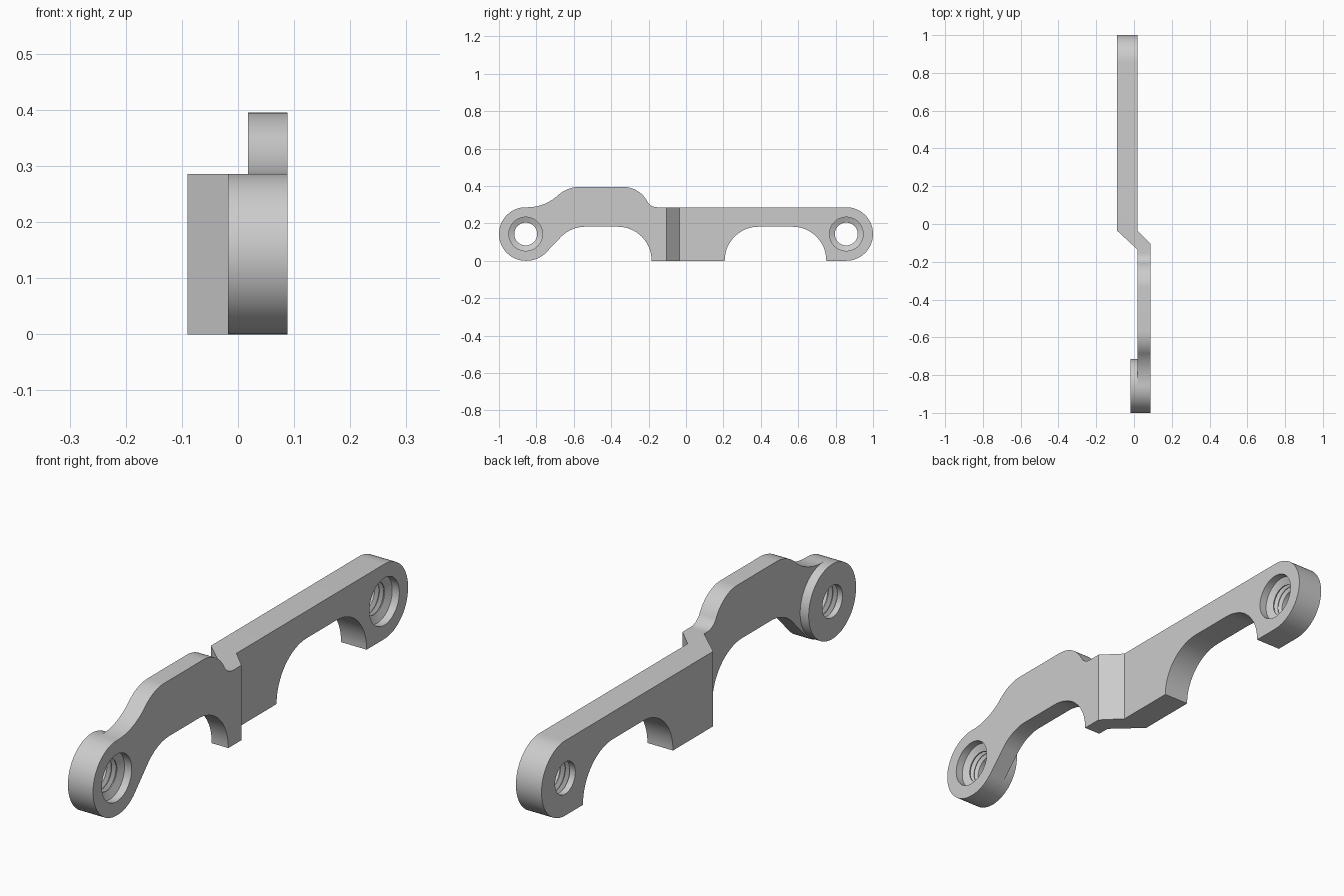
import bpy, bmesh, math
from mathutils import Vector

if "Cube" in bpy.data.objects:
    bpy.data.objects.remove(bpy.data.objects["Cube"])

# Main dimensions
END_R = 0.143            # rounded end radius
H = 2 * END_R            # bar height
HOLE_Y = 1 - END_R       # hole centres at +-y
ARCH_Z, ARCH_R = 0.182, 0.181
CREST = 0.395            # top of the raised front section
LEFT, STEP, RIGHT = -0.09, 0.018, 0.088
BOSS_X = -0.018
THICK = RIGHT - BOSS_X   # depth of each drilled end

grey = bpy.data.materials.new("light_grey")
grey.use_nodes = True
colour = (0.6, 0.6, 0.6, 1)
grey.diffuse_color = colour
grey.node_tree.nodes["Principled BSDF"].inputs["Base Color"].default_value = colour


def fillet(corners, steps=16):
    """Round each (u, v, radius) corner of a closed polygon."""
    out = []

    def add(p):
        if not out or (p - out[-1]).length > 0.001:
            out.append(p)

    for i, (u, v, r) in enumerate(corners):
        p = Vector((u, v))
        if not r:
            add(p)
            continue
        a = (Vector(corners[i - 1][:2]) - p).normalized()
        b = (Vector(corners[(i + 1) % len(corners)][:2]) - p).normalized()
        half = a.angle(b) / 2
        centre = p + (a + b).normalized() * (r / math.sin(half))
        start = p + a * (r / math.tan(half)) - centre
        end = p + b * (r / math.tan(half)) - centre
        sweep = math.pi - 2 * half
        for k in range(steps + 1):
            t = k / steps
            add(centre + (start * math.sin((1 - t) * sweep)
                          + end * math.sin(t * sweep)) / math.sin(sweep))
    return out


def side_prism(outline, x0, x1):
    """Closed solid from a (y, z) outline spanning x0 to x1."""
    bm = bmesh.new()
    near = [bm.verts.new((x0, y, z)) for y, z in outline]
    far = [bm.verts.new((x1, y, z)) for y, z in outline]
    bm.faces.new(near)
    bm.faces.new(far)
    for i in range(len(near)):
        bm.faces.new((near[i - 1], near[i], far[i], far[i - 1]))
    return bm


def finish(name, bm):
    bmesh.ops.recalc_face_normals(bm, faces=bm.faces)
    mesh = bpy.data.meshes.new(name)
    bm.to_mesh(mesh)
    bm.free()
    mesh.materials.append(grey)
    obj = bpy.data.objects.new(name, mesh)
    bpy.context.collection.objects.link(obj)
    return obj


def threaded_cutter(y, face_x, segments=64):
    """Lathe a counterbore with a tapered seat and thread grooves."""
    bore, minor, major, pitch = 0.09, 0.061, 0.076, 0.02
    profile = [(-0.02, bore), (0.03, bore), (0.042, minor)]
    depth = 0.046
    while depth + pitch < THICK:
        profile += [(depth, minor), (depth + pitch * 0.4, major),
                    (depth + pitch * 0.5, major), (depth + pitch * 0.9, minor)]
        depth += pitch
    profile.append((THICK + 0.02, minor))
    bm = bmesh.new()
    rings = []
    for d, r in profile:
        rings.append([bm.verts.new((face_x - d,
                                    y + r * math.cos(math.tau * k / segments),
                                    END_R + r * math.sin(math.tau * k / segments)))
                      for k in range(segments)])
    for a, b in zip(rings, rings[1:]):
        for k in range(segments):
            n = (k + 1) % segments
            bm.faces.new((a[k], a[n], b[n], b[k]))
    bm.faces.new(rings[0])
    bm.faces.new(rings[-1])
    return finish("hole_cutter", bm)


def drill(obj, y, face_x):
    cutter = threaded_cutter(y, face_x)
    mod = obj.modifiers.new("hole", "BOOLEAN")
    mod.object, mod.operation, mod.solver = cutter, "DIFFERENCE", "EXACT"
    bpy.context.view_layer.objects.active = obj
    bpy.ops.object.modifier_apply(modifier=mod.name)
    bpy.data.objects.remove(cutter)


def ramp(y, y0, y1, x0, x1):
    """x goes from x0 to x1 as y goes from y0 to y1, constant outside."""
    t = min(max((y - y0) / (y1 - y0), 0), 1)
    return x0 + (x1 - x0) * t


# Side outline: rounded ends, raised front section and two arches underneath
side = fillet([
    (-1, 0, END_R), (-1, H, END_R),
    (-0.755, H, 0.24), (-0.635, CREST, 0.17),
    (-0.25, CREST, 0.145), (-0.19, H, 0.06),
    (1, H, END_R), (1, 0, END_R),
    (0.75, 0, 0), (0.75, ARCH_Z, ARCH_R), (0.207, ARCH_Z, ARCH_R), (0.207, 0, 0),
    (-0.184, 0, 0), (-0.184, ARCH_Z, ARCH_R),
    (-0.616, ARCH_Z, ARCH_R), (-0.79, 0, END_R)])
arm = side_prism(side, -1, 1)

# Diagonal joint: cut the arm across, then step both sides sideways
LEFT_BEND, RIGHT_BEND, BACK_BEND = -0.135, -0.105, -0.035
for y in (LEFT_BEND, RIGHT_BEND, BACK_BEND):
    bmesh.ops.bisect_plane(arm, geom=arm.verts[:] + arm.edges[:] + arm.faces[:],
                           dist=1e-5, plane_co=(0, y, 0), plane_no=(0, 1, 0))
for v in arm.verts:
    if v.co.x < 0:
        v.co.x = ramp(v.co.y, LEFT_BEND, BACK_BEND, STEP, LEFT)
    else:
        v.co.x = ramp(v.co.y, RIGHT_BEND, BACK_BEND, RIGHT, STEP)
bracket = finish("bracket_arm", arm)

# Round boss thickening the front end
circle = [math.tau * k / 64 for k in range(64)]
boss = finish("front_boss", side_prism(
    [(-HOLE_Y + END_R * math.cos(a), END_R + END_R * math.sin(a)) for a in circle],
    BOSS_X, STEP))

# Threaded holes through both ends
drill(bracket, -HOLE_Y, RIGHT)
drill(bracket, HOLE_Y, STEP)
drill(boss, -HOLE_Y, RIGHT)

# Smooth curved walls while keeping sharp edges
for obj in (bracket, boss):
    bpy.ops.object.select_all(action="DESELECT")
    obj.select_set(True)
    bpy.context.view_layer.objects.active = obj
    bpy.ops.object.shade_smooth_by_angle(angle=math.radians(25))
